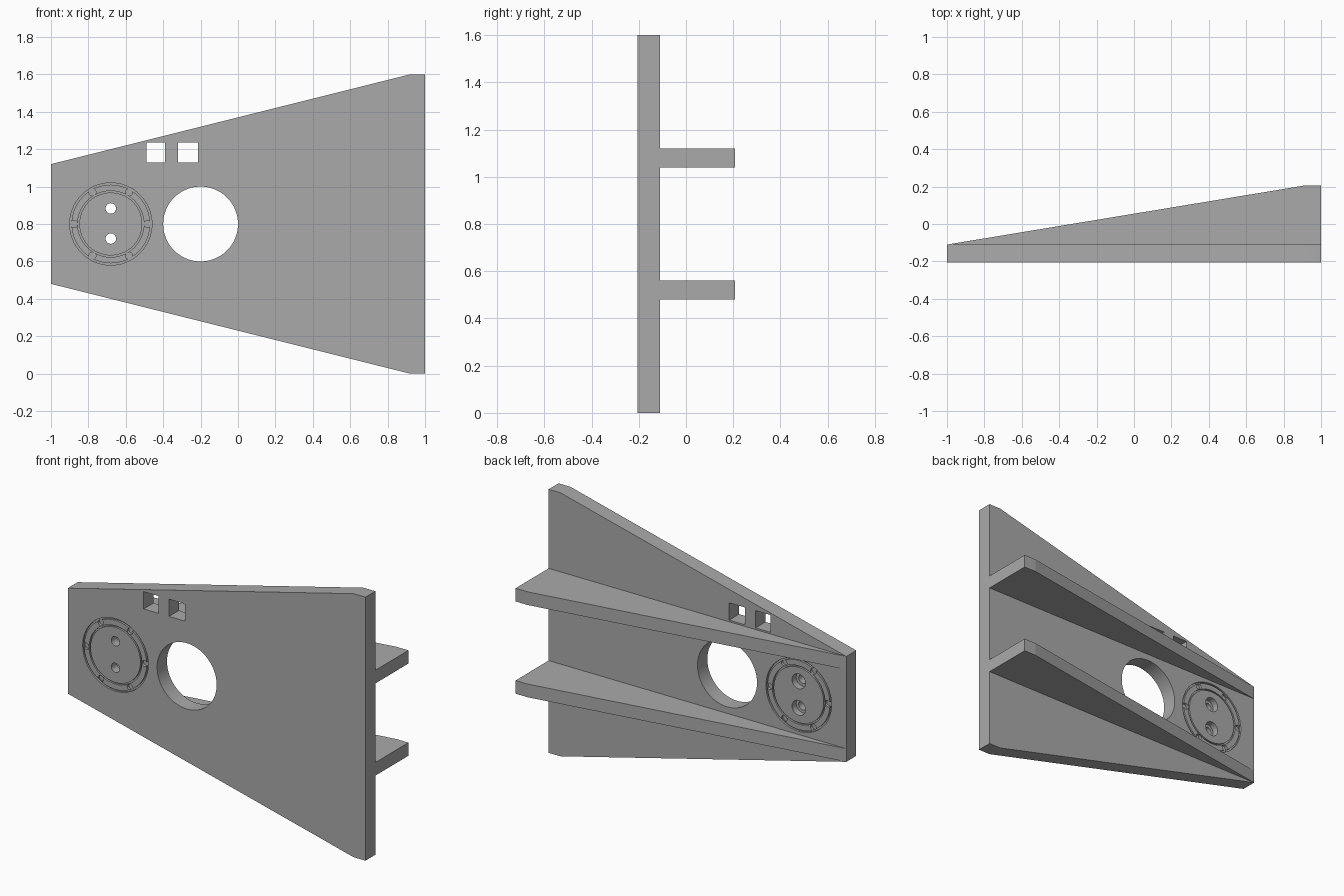
import bpy, bmesh
from math import sin, cos, pi, radians

cube = bpy.data.objects.get("Cube")
if cube:
    bpy.data.objects.remove(cube)

GREY = 0.4
steel = bpy.data.materials.new("plain grey")
steel.diffuse_color = (GREY, GREY, GREY, 1)
steel.use_nodes = True
steel.node_tree.nodes["Principled BSDF"].inputs["Base Color"].default_value = (GREY, GREY, GREY, 1)

FRONT, BACK = -0.205, -0.11
DISC_X, MID_Z = -0.68, 0.8


def finish(name, bm):
    bmesh.ops.recalc_face_normals(bm, faces=bm.faces)
    mesh = bpy.data.meshes.new(name)
    bm.to_mesh(mesh)
    bm.free()
    mesh.materials.append(steel)
    obj = bpy.data.objects.new(name, mesh)
    bpy.context.collection.objects.link(obj)
    return obj


def prism(name, outline, offset):
    """Extrude a flat 3D outline along an offset vector."""
    bm = bmesh.new()
    face = bm.faces.new([bm.verts.new(p) for p in outline])
    new = bmesh.ops.extrude_face_region(bm, geom=[face])["geom"]
    bmesh.ops.translate(bm, vec=offset, verts=[v for v in new if isinstance(v, bmesh.types.BMVert)])
    return finish(name, bm)


def circle(x, z, r, y, n):
    return [(x + r * cos(2 * pi * i / n), y, z + r * sin(2 * pi * i / n)) for i in range(n)]


def cylinder(x, z, r, y0, y1, n=32):
    return prism("cutter", circle(x, z, r, y0, n), (0, y1 - y0, 0))


def ring(x, z, inner, outer, y0, y1, n=64):
    """Square-sectioned ring around the y axis."""
    bm = bmesh.new()
    loops = [[bm.verts.new(p) for p in circle(x, z, r, y, n)]
             for r, y in ((inner, y0), (outer, y0), (outer, y1), (inner, y1))]
    for k in range(4):
        a, b = loops[k], loops[(k + 1) % 4]
        for i in range(n):
            j = (i + 1) % n
            bm.faces.new((a[i], a[j], b[j], b[i]))
    return finish("cutter", bm)


def cut(target, cutter):
    mod = target.modifiers.new("cut", "BOOLEAN")
    mod.operation, mod.solver, mod.object = "DIFFERENCE", "EXACT", cutter
    bpy.context.view_layer.objects.active = target
    bpy.ops.object.modifier_apply(modifier=mod.name)
    bpy.data.objects.remove(cutter)


# Tapered main plate
outline = [(-1, 0.48), (0.92, 0), (1, 0), (1, 1.6), (0.92, 1.6), (-1, 1.12)]
plate = prism("tapered_plate", [(x, FRONT, z) for x, z in outline], (0, BACK - FRONT, 0))

# Large round opening and two square windows
cut(plate, cylinder(-0.2, MID_Z, 0.2, -0.4, 0.2, 96))
for x0, x1 in ((-0.49, -0.39), (-0.32, -0.213)):
    corners = [(x0, -0.4, 1.13), (x1, -0.4, 1.13), (x1, -0.4, 1.235), (x0, -0.4, 1.235)]
    cut(plate, prism("cutter", corners, (0, 0.6, 0)))

# Two stepped holes through the disc, wider at the back
for z in (MID_Z - 0.078, MID_Z + 0.083):
    cut(plate, cylinder(DISC_X, z, 0.028, -0.4, 0.2))
    cut(plate, cylinder(DISC_X, z, 0.045, BACK - 0.04, 0.2))

# Ring grooves and six screw recesses on both sides of the disc
for face, out in ((FRONT, -1), (BACK, 1)):
    y0, y1 = face + out * 0.05, face - out * 0.012
    for inner, outer in ((0.168, 0.177), (0.21, 0.22)):
        cut(plate, ring(DISC_X, MID_Z, inner, outer, y0, y1))
    for i in range(6):
        a = i * pi / 3
        x, z = DISC_X + 0.196 * cos(a), MID_Z + 0.196 * sin(a)
        cut(plate, cylinder(x, z, 0.019, y0, face - out * 0.016, 20))

# Two tapered ribs behind the plate
rib = [(-1, BACK), (1, BACK), (1, 0.207), (0.92, 0.207)]
for name, z in (("lower_rib", 0.48), ("upper_rib", 1.04)):
    prism(name, [(x, y, z) for x, y in rib], (0, 0, 0.08))

# Smooth round walls, keep sharp edges
bpy.ops.object.select_all(action="DESELECT")
plate.select_set(True)
bpy.context.view_layer.objects.active = plate
bpy.ops.object.shade_smooth_by_angle(angle=radians(30))
